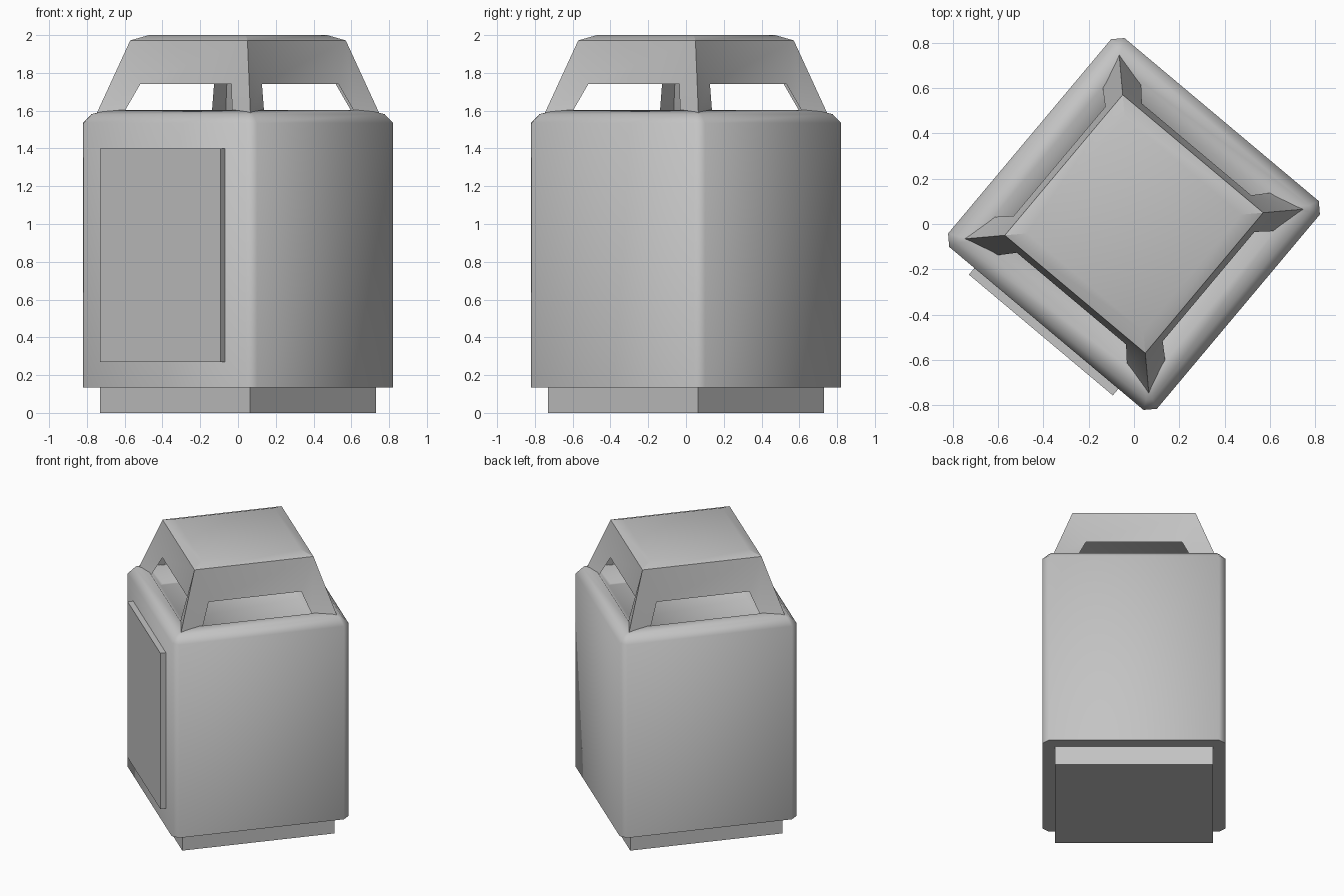
import bpy, bmesh, math
from mathutils import Matrix, Vector

cube = bpy.data.objects.get("Cube")
if cube:
    bpy.data.objects.remove(cube, do_unlink=True)

TURN = Matrix.Rotation(math.radians(-40), 4, 'Z')

grey = bpy.data.materials.new("plain_grey")
grey.use_nodes = True
COLOR = (0.55, 0.55, 0.55, 1)
grey.diffuse_color = COLOR
grey.node_tree.nodes["Principled BSDF"].inputs["Base Color"].default_value = COLOR


def finish(bm, name, angle):
    """Turn the mesh to its final heading and shade it."""
    bm.transform(TURN)
    mesh = bpy.data.meshes.new(name)
    bm.to_mesh(mesh)
    bm.free()
    mesh.materials.append(grey)
    obj = bpy.data.objects.new(name, mesh)
    bpy.context.collection.objects.link(obj)
    bpy.ops.object.select_all(action='DESELECT')
    obj.select_set(True)
    bpy.context.view_layer.objects.active = obj
    bpy.ops.object.shade_smooth_by_angle(angle=math.radians(angle))
    return obj


def box(name, x, y, z):
    bm = bmesh.new()
    bmesh.ops.create_cube(bm, size=1)
    for v in bm.verts:
        v.co = [r[0] if c < 0 else r[1] for c, r in zip(v.co, (x, y, z))]
    return finish(bm, name, 30)


def square_ring(bm, half, z, cut):
    """Square outline with cut corners, counter-clockwise."""
    ring = []
    for k in range(4):
        rot = Matrix.Rotation(k * math.pi / 2, 3, 'Z')
        for p in ((half - cut, -half, z), (half, cut - half, z)):
            ring.append(bm.verts.new(rot @ Vector(p)))
    return ring


# Plinth
box("plinth", (-0.518, 0.518), (-0.518, 0.518), (0, 0.14))

# Body: chamfered shell with a rim sloping into a shallow well
bm = bmesh.new()
profile = [(0.602, 0.135, 0.042), (0.602, 1.535, 0.042), (0.56, 1.582, 0.02),
           (0.495, 1.603, 0.02), (0.42, 1.5, 0.02)]
rings = [square_ring(bm, *p) for p in profile]
for low, high in zip(rings, rings[1:]):
    for i in range(8):
        j = (i + 1) % 8
        bm.faces.new((low[i], low[j], high[j], high[i]))
bm.faces.new(rings[0][::-1])
bm.faces.new(rings[-1])
finish(bm, "body", 60)

# Access panel on the front side
box("access_panel", (-0.415, 0.415), (-0.64, -0.59), (0.27, 1.4))

# Lid: four walls, each with a wide opening between two corner legs
bm = bmesh.new()
foot, sill, head = (0.533, 1.58), (0.37, -0.49, 1.6), (0.315, -0.43, 1.74)
eave, crown = (0.405, 1.972), (0.335, 2.0)


def pair(p):
    """Left and right copies of a point on the front wall."""
    x, y, z = p if len(p) == 3 else (p[0], -p[0], p[1])
    return Vector((-x, y, z)), Vector((x, y, z))


(fl, fr), (sl, sr), (hl, hr), (el, er), (cl, cr) = map(pair, (foot, sill, head, eave, crown))
for k in range(4):
    rot = Matrix.Rotation(k * math.pi / 2, 3, 'Z')
    for face in ((hl, hr, er, el), (fl, sl, hl, el), (sr, fr, er, hr), (el, er, cr, cl)):
        bm.faces.new([bm.verts.new(rot @ p) for p in face])
bm.faces.new([bm.verts.new(Matrix.Rotation(k * math.pi / 2, 3, 'Z') @ cl) for k in range(4)])
bmesh.ops.remove_doubles(bm, verts=bm.verts, dist=0.0005)
finish(bm, "lid", 25)
